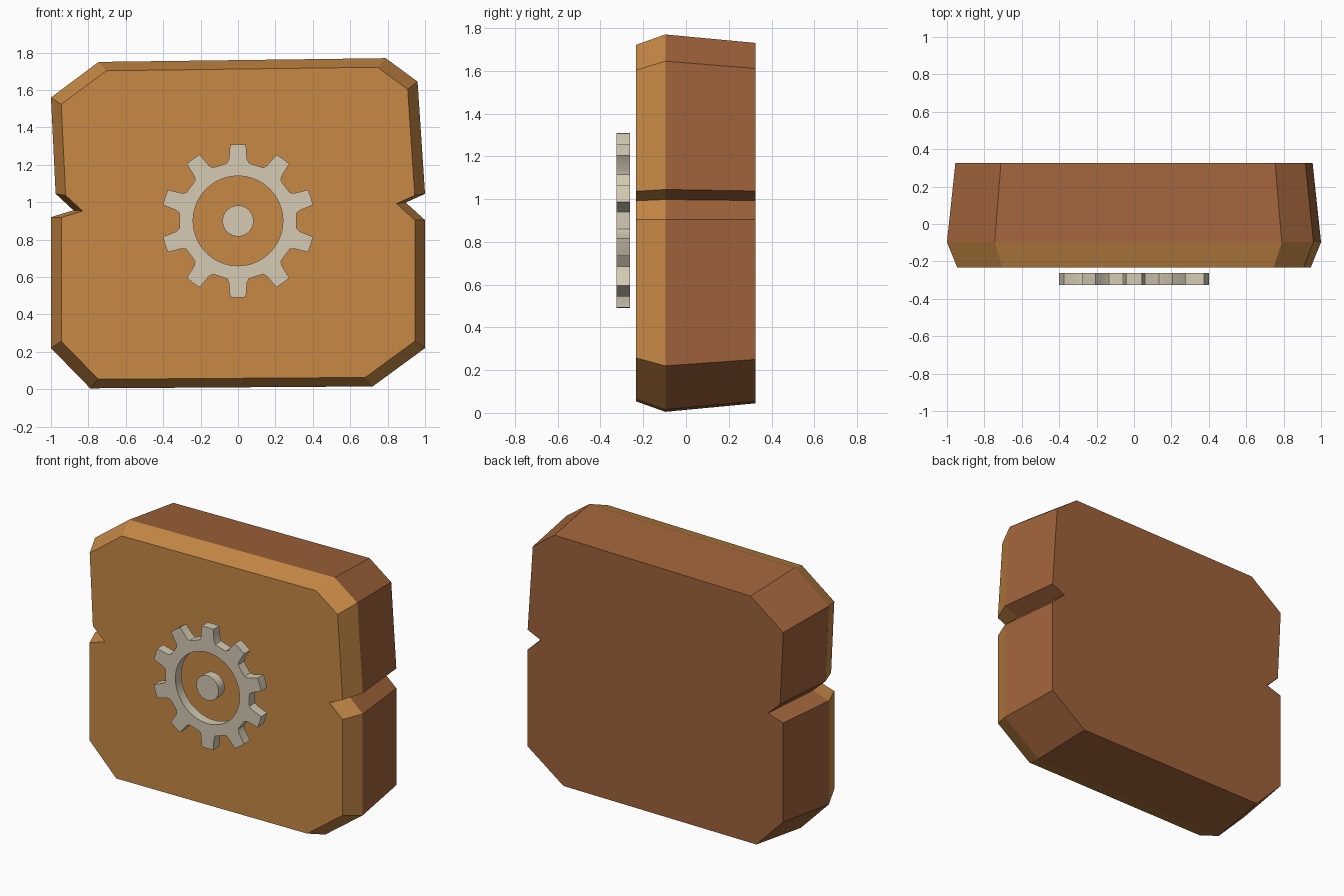
import bpy, bmesh, math

cube = bpy.data.objects.get("Cube")
if cube:
    bpy.data.objects.remove(cube, do_unlink=True)


def material(name, rgb):
    m = bpy.data.materials.new(name)
    m.use_nodes = True
    m.diffuse_color = (*rgb, 1)
    m.node_tree.nodes["Principled BSDF"].inputs["Base Color"].default_value = (*rgb, 1)
    return m


orange = material("light wood", (0.57, 0.25, 0.06))
brown = material("dark wood", (0.35, 0.125, 0.043))
metal = material("pale metal", (0.66, 0.59, 0.45))


def loft(name, rings, mats, closed=False, front_limit=None):
    """Bridge rings of equal length; cap the ends or close the loop."""
    bm = bmesh.new()
    loops = [[bm.verts.new(p) for p in ring] for ring in rings]
    pairs = list(zip(loops, loops[1:]))
    if closed:
        pairs.append((loops[-1], loops[0]))
    else:
        bm.faces.new(loops[0])
        bm.faces.new(loops[-1])
    for a, b in pairs:
        n = len(a)
        for i in range(n):
            j = (i + 1) % n
            bm.faces.new((a[i], a[j], b[j], b[i]))
    bmesh.ops.recalc_face_normals(bm, faces=bm.faces)
    if front_limit is not None:
        for f in bm.faces:
            f.material_index = int(f.calc_center_median().y > front_limit)
    mesh = bpy.data.meshes.new(name)
    bm.to_mesh(mesh)
    bm.free()
    obj = bpy.data.objects.new(name, mesh)
    bpy.context.collection.objects.link(obj)
    for m in mats:
        mesh.materials.append(m)
    return obj


def smooth(obj):
    bpy.ops.object.select_all(action="DESELECT")
    obj.select_set(True)
    bpy.context.view_layer.objects.active = obj
    bpy.ops.object.shade_smooth_by_angle(angle=math.radians(30))


# Notched block: one outline, shrunk towards the front and back
outline = [(-0.79, 0.005), (0.72, 0.015), (1, 0.22), (1, 0.905), (0.897, 0.998),
           (1, 1.045), (0.96, 1.645), (0.79, 1.77), (-0.745, 1.75), (-1, 1.56),
           (-0.975, 1.045), (-0.88, 0.957), (-1, 0.92), (-1, 0.22)]
MID = 0.89


def section(y, scale):
    return [(x * scale, y, MID + (z - MID) * scale) for x, z in outline]


loft("block", [section(-0.233, 0.945), section(-0.097, 1), section(0.326, 0.955)],
     [orange, brown], front_limit=-0.09)

# Gear ring with ten teeth
FRONT, BACK, CENTRE = -0.326, -0.262, 0.9
tooth = [(-10.7, 0.315), (-8.3, 0.335), (-6, 0.41), (0, 0.41),
         (6, 0.41), (8.3, 0.335), (10.7, 0.315), (18, 0.312)]
profile = [(math.radians(90 + 36 * k + a), r) for k in range(10) for a, r in tooth]


def circle(y, radius=None):
    return [((radius or r) * math.cos(a), y, CENTRE + (radius or r) * math.sin(a))
            for a, r in profile]


gear = loft("gear_ring", [circle(FRONT), circle(BACK), circle(BACK, 0.24),
                          circle(FRONT, 0.24)], [metal], closed=True)
smooth(gear)

# Hub in the middle of the gear
smooth(loft("gear_hub", [circle(FRONT, 0.083), circle(BACK, 0.083)], [metal]))
